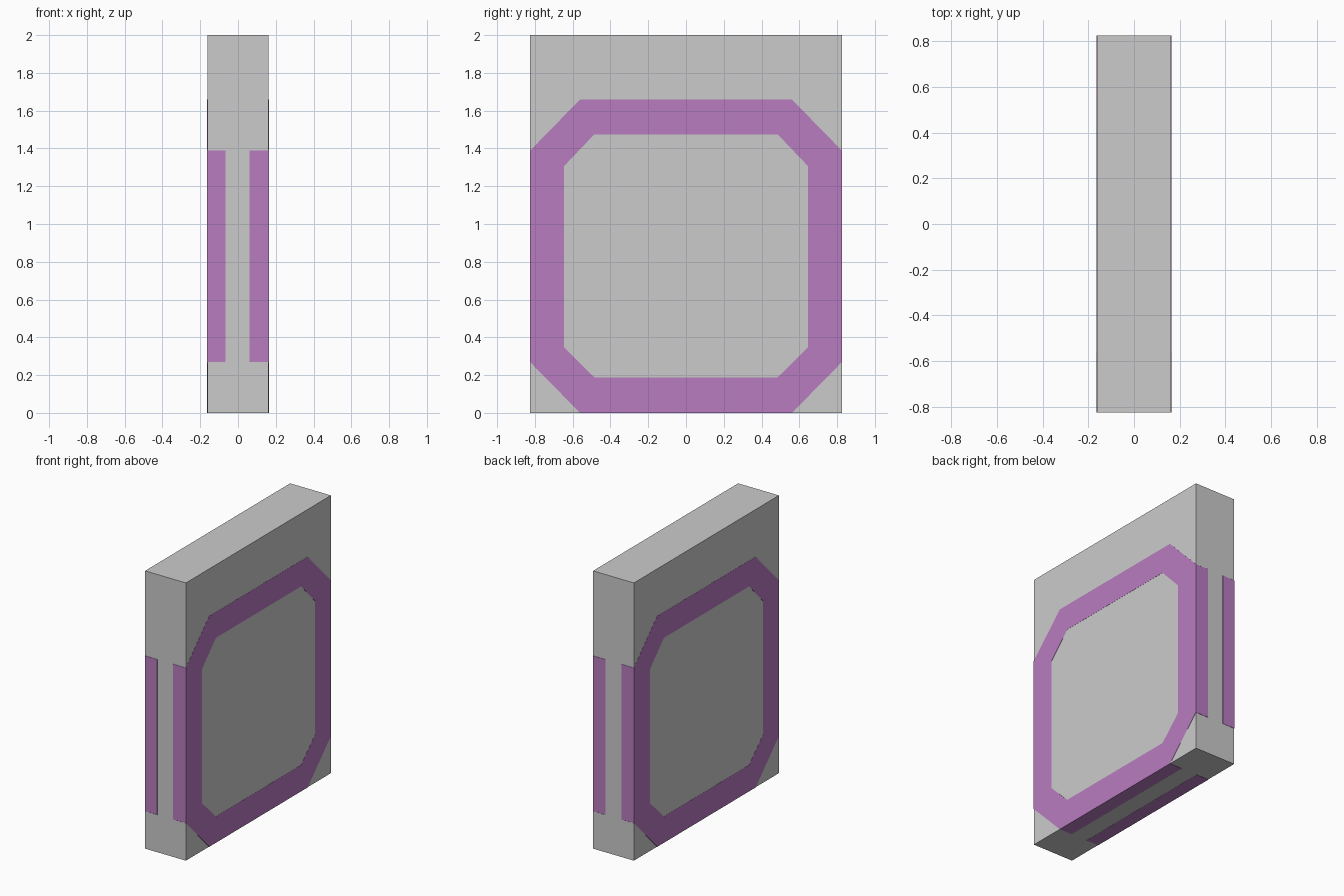
import bpy, bmesh

if "Cube" in bpy.data.objects:
    bpy.data.objects.remove(bpy.data.objects["Cube"])

W, D, H = 0.325, 1.65, 2.0
EPS = 0.001  # rings sit a hair proud of the slab


def material(name, rgb):
    m = bpy.data.materials.new(name)
    m.diffuse_color = (*rgb, 1)
    m.use_nodes = True
    m.node_tree.nodes["Principled BSDF"].inputs["Base Color"].default_value = m.diffuse_color
    return m


grey = material("grey", (0.60, 0.60, 0.60))
purple = material("purple", (0.48, 0.20, 0.53))


def add_object(name, bm, mat):
    bmesh.ops.recalc_face_normals(bm, faces=bm.faces)
    me = bpy.data.meshes.new(name)
    bm.to_mesh(me)
    bm.free()
    me.materials.append(mat)
    ob = bpy.data.objects.new(name, me)
    bpy.context.collection.objects.link(ob)
    return ob


def octagon(half, flat, z0, z1, c0, c1):
    # Chamfered rectangle in (y, z)
    right = [(flat, z0), (half, c0), (half, c1), (flat, z1)]
    return right + [(-y, z) for y, z in reversed(right)]


# Main slab
bm = bmesh.new()
bmesh.ops.create_cube(bm, size=1)
for v in bm.verts:
    v.co.x *= W
    v.co.y *= D
    v.co.z = (v.co.z + 0.5) * H
add_object("slab", bm, grey)

# Chamfered rings inlaid in both broad faces
outer = octagon(D / 2 + EPS, 0.56, -EPS, 1.66, 0.27, 1.388)
inner = octagon(0.645, 0.485, 0.188, 1.475, 0.347, 1.307)


def ring(name, xa, xb):
    bm = bmesh.new()
    loops = [[bm.verts.new((x, y, z)) for y, z in prof]
             for x, prof in ((xa, outer), (xb, outer), (xb, inner), (xa, inner))]
    for k in range(4):
        a, b = loops[k], loops[(k + 1) % 4]
        for i in range(8):
            j = (i + 1) % 8
            bm.faces.new((a[i], a[j], b[j], b[i]))
    add_object(name, bm, purple)


ring("left_ring", -W / 2 - EPS, -0.065)
ring("right_ring", 0.062, W / 2 + EPS)
